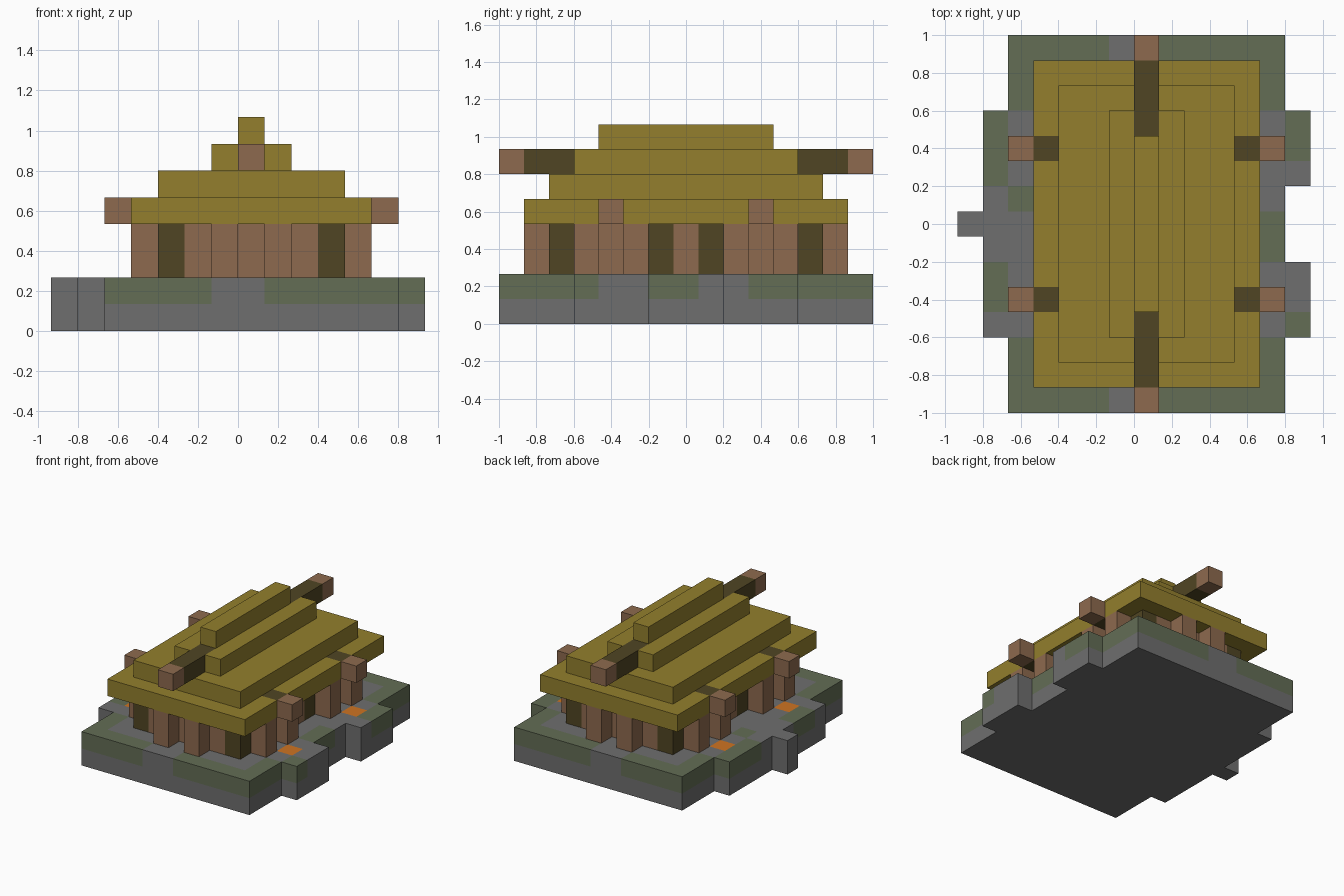
import bpy, bmesh
from mathutils import Vector

cube = bpy.data.objects.get("Cube")
if cube:
    bpy.data.objects.remove(cube)

U = 2 / 15                      # edge of one block
ORIGIN = Vector((-7 * U, -1, 0))


def linear(c):
    c /= 255
    return c / 12.92 if c <= 0.04045 else ((c + 0.055) / 1.055) ** 2.4


def material(name, r, g, b):
    m = bpy.data.materials.new(name)
    m.use_nodes = True
    col = (linear(r), linear(g), linear(b), 1)
    m.diffuse_color = col
    bsdf = m.node_tree.nodes["Principled BSDF"]
    bsdf.inputs["Base Color"].default_value = col
    bsdf.inputs["Roughness"].default_value = 0.9
    return m


STONE = material("stone_grey", 110, 110, 110)
MOSS = material("moss_green", 99, 109, 85)
THATCH = material("thatch_gold", 147, 127, 45)
WOOD = material("wood_brown", 141, 106, 78)
DARK = material("dark_wood", 80, 69, 35)
GLOW = material("ember_orange", 206, 116, 34)


def block(x, y, z):
    """All cells of a box; each argument is an inclusive (first, last) range."""
    return {(i, j, k) for i in range(x[0], x[1] + 1)
            for j in range(y[0], y[1] + 1) for k in range(z[0], z[1] + 1)}


def build(name, cells, rule):
    """Mesh the outer skin of a set of cells, coloured by rule(i, j, k, normal)."""
    bm = bmesh.new()
    mats = []
    for cell in sorted(cells):
        for axis in range(3):
            for s in (-1, 1):
                n = [0, 0, 0]
                n[axis] = s
                if tuple(c + d for c, d in zip(cell, n)) in cells:
                    continue
                n = Vector(n)
                a = Vector([float(t == (axis + 1) % 3) for t in range(3)])
                b = n.cross(a)
                mid = Vector(cell) + Vector((0.5, 0.5, 0.5)) + n / 2
                corners = [mid + (a * p + b * q) / 2
                           for p, q in ((-1, -1), (1, -1), (1, 1), (-1, 1))]
                f = bm.faces.new([bm.verts.new(c * U + ORIGIN) for c in corners])
                m = rule(*cell, n)
                if m not in mats:
                    mats.append(m)
                f.material_index = mats.index(m)
    bmesh.ops.remove_doubles(bm, verts=bm.verts, dist=U / 100)
    bmesh.ops.dissolve_limit(bm, angle_limit=0.01, verts=bm.verts,
                             edges=bm.edges, delimit={'MATERIAL'})
    me = bpy.data.meshes.new(name)
    bm.to_mesh(me)
    bm.free()
    for m in mats:
        me.materials.append(m)
    bpy.context.collection.objects.link(bpy.data.objects.new(name, me))


# Stone base: slab with uneven side ledges, moss on the upper course
base = block((2, 12), (0, 14), (0, 1)) | block((1, 1), (3, 11), (0, 1))
base |= block((0, 0), (7, 7), (0, 1))
for first in (3, 9):
    base |= block((13, 13), (first, first + 2), (0, 1))

side_moss = {
    1: {4, 5, 9, 10, 11},
    2: {0, 1, 2, 8, 12, 13, 14},
    12: {0, 1, 2, 6, 7, 12, 13, 14},
    13: {3, 10, 11},
}


def base_colour(i, j, k, n):
    if k == 0:
        return STONE
    if n.z > 0 and i in (2, 12) and j in (4, 10):
        return GLOW
    if j in (0, 14):
        return STONE if i in (6, 7) else MOSS
    return MOSS if j in side_moss.get(i, ()) else STONE


build("stone_base", base, base_colour)

# House walls: a ring of planks with dark corners and side slots
walls = block((4, 10), (2, 12), (2, 3)) - block((5, 9), (3, 11), (2, 3))


def wall_colour(i, j, k, n):
    corner = i in (4, 10) and j in (2, 12)
    return DARK if corner or j in (6, 8) else WOOD


build("walls", walls, wall_colour)

# Posts standing proud of the walls, in pairs beside each beam
posts = set()
for j in (1, 13):
    for i in (6, 8):
        posts |= block((i, i), (j, j), (2, 3))
for i in (3, 11):
    for j in (3, 5, 9, 11):
        posts |= block((i, i), (j, j), (2, 3))
build("wall_posts", posts, lambda i, j, k, n: WOOD)

# Beams with pale ends poking out of the roof
cross_beams = block((2, 12), (4, 4), (4, 4)) | block((2, 12), (10, 10), (4, 4))
ridge_beam = block((7, 7), (0, 14), (6, 6))
build("cross_beams", cross_beams,
      lambda i, j, k, n: WOOD if i in (2, 12) else DARK)
build("ridge_beam", ridge_beam,
      lambda i, j, k, n: WOOD if j in (0, 14) else DARK)

# Stepped thatch roof
tiers = {
    "roof_eaves": ((3, 11), (1, 13), (4, 4)),
    "roof_middle": ((4, 10), (2, 12), (5, 5)),
    "roof_upper": ((6, 8), (3, 11), (6, 6)),
    "roof_ridge": ((7, 7), (4, 10), (7, 7)),
}
for name, box in tiers.items():
    build(name, block(*box) - cross_beams - ridge_beam,
          lambda i, j, k, n: THATCH)
